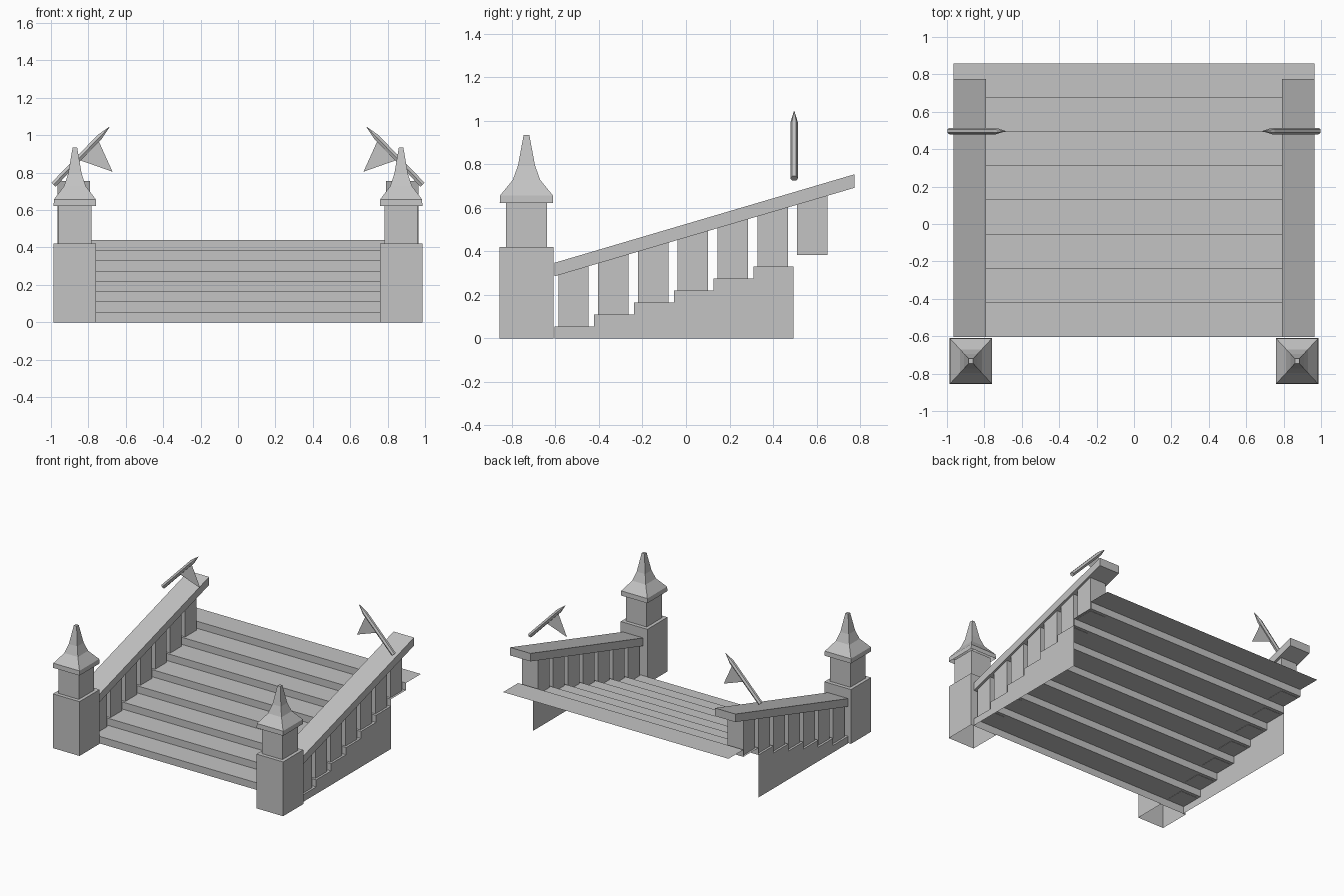
import bpy
import math
from mathutils import Matrix, Vector

cube = bpy.data.objects.get("Cube")
if cube:
    bpy.data.objects.remove(cube, do_unlink=True)

stone = bpy.data.materials.new("grey_stone")
stone.use_nodes = True
stone.diffuse_color = (0.55, 0.55, 0.55, 1)
stone.node_tree.nodes["Principled BSDF"].inputs["Base Color"].default_value = stone.diffuse_color

STEPS, DEPTH, RISE = 8, 0.183, 0.055
FRONT, SIDE = -0.605, 0.965


def make(name, verts, faces, mirror=True):
    """Mesh object, optionally mirrored to the other side."""
    mesh = bpy.data.meshes.new(name)
    mesh.from_pydata(verts, [], faces)
    mesh.materials.append(stone)
    obj = bpy.data.objects.new(name, mesh)
    bpy.context.collection.objects.link(obj)
    if mirror:
        obj.modifiers.new("both_sides", 'MIRROR')
    return obj


def loft(name, rings, start=False, end=False):
    """Skin equal rings of points, with optional end faces."""
    n = len(rings[0])
    faces = [(r * n + i, r * n + (i + 1) % n, (r + 1) * n + (i + 1) % n, (r + 1) * n + i)
             for r in range(len(rings) - 1) for i in range(n)]
    if start:
        faces.append(tuple(reversed(range(n))))
    if end:
        faces.append(tuple(range((len(rings) - 1) * n, len(rings) * n)))
    return make(name, [p for ring in rings for p in ring], faces)


def side_prism(name, profile, x0, x1):
    """Extrude a counter-clockwise (y, z) profile along x."""
    return loft(name, [[(x, y, z) for y, z in profile] for x in (x0, x1)], True, True)


def post_part(name, sections, end=False):
    """Rectangular tower from (half x, half y, z) sections."""
    cx, cy = 0.872, -0.733
    rings = [[(cx + sx * a, cy + sy * b, z) for sx, sy in ((-1, -1), (1, -1), (1, 1), (-1, 1))]
             for a, b, z in sections]
    return loft(name, rings, end=end)


def stair_profile(count):
    points = [(FRONT, 0)]
    for i in range(count):
        points += [(FRONT + i * DEPTH, (i + 1) * RISE), (FRONT + (i + 1) * DEPTH, (i + 1) * RISE)]
    return points


def rail_z(y):
    return 0.285 + (y - FRONT) * 0.295


# Folded sheet of risers and treads
steps = stair_profile(STEPS)
make("stair_steps", [(x, y, z) for y, z in steps for x in (-SIDE, SIDE)],
     [(2 * i, 2 * i + 1, 2 * i + 3, 2 * i + 2) for i in range(len(steps) - 1)], mirror=False)

# Stepped side walls
wall = stair_profile(6)
wall.append((wall[-1][0], 0))
make("side_wall", [(SIDE, y, z) for y, z in wall], [tuple(reversed(range(len(wall))))])

# Sloping handrails
BACK = 0.775
side_prism("handrail", [(FRONT, rail_z(FRONT)), (BACK, rail_z(BACK)),
                        (BACK, rail_z(BACK) + 0.062), (FRONT, rail_z(FRONT) + 0.062)], 0.79, SIDE)

# One baluster on each tread
for i in range(STEPS - 1):
    y0 = FRONT + i * DEPTH + 0.018
    y1 = y0 + 0.14
    z = (i + 1) * RISE - 0.002
    side_prism(f"baluster_{i + 1}", [(y0, z), (y1, z), (y1, rail_z(y1) + 0.005),
                                     (y0, rail_z(y0) + 0.005)], 0.81, 0.948)

# Newel posts, open underneath, with flared caps
post_part("post_base", [(0.114, 0.123, 0), (0.114, 0.123, 0.42), (0.088, 0.094, 0.42)])
post_part("post_neck", [(0.088, 0.094, 0.42), (0.088, 0.094, 0.63)])
post_part("post_cap", [(0.114, 0.123, 0.622), (0.112, 0.121, 0.657), (0.058, 0.063, 0.728),
                       (0.036, 0.039, 0.795), (0.012, 0.013, 0.935)], end=True)

# Tilted six-sided flag poles with pointed tips
foot, tip = Vector((0.987, 0.497, 0.735)), Vector((0.687, 0.497, 1.045))
along = (tip - foot).normalized()
across = Vector((0, 1, 0))


def pole_ring(centre, radius):
    return [centre + Matrix.Rotation(i * math.pi / 3, 3, along) @ (across * radius) for i in range(6)]


loft("flag_pole", [pole_ring(foot, 0.0175), pole_ring(tip - along * 0.075, 0.0175),
                   pole_ring(tip, 0.001)], True, True)

# Triangular pennants hanging from the poles
make("pennant", [(0.85, 0.497, 0.868), (0.751, 0.497, 0.982), (0.671, 0.497, 0.805)], [(0, 1, 2)])
